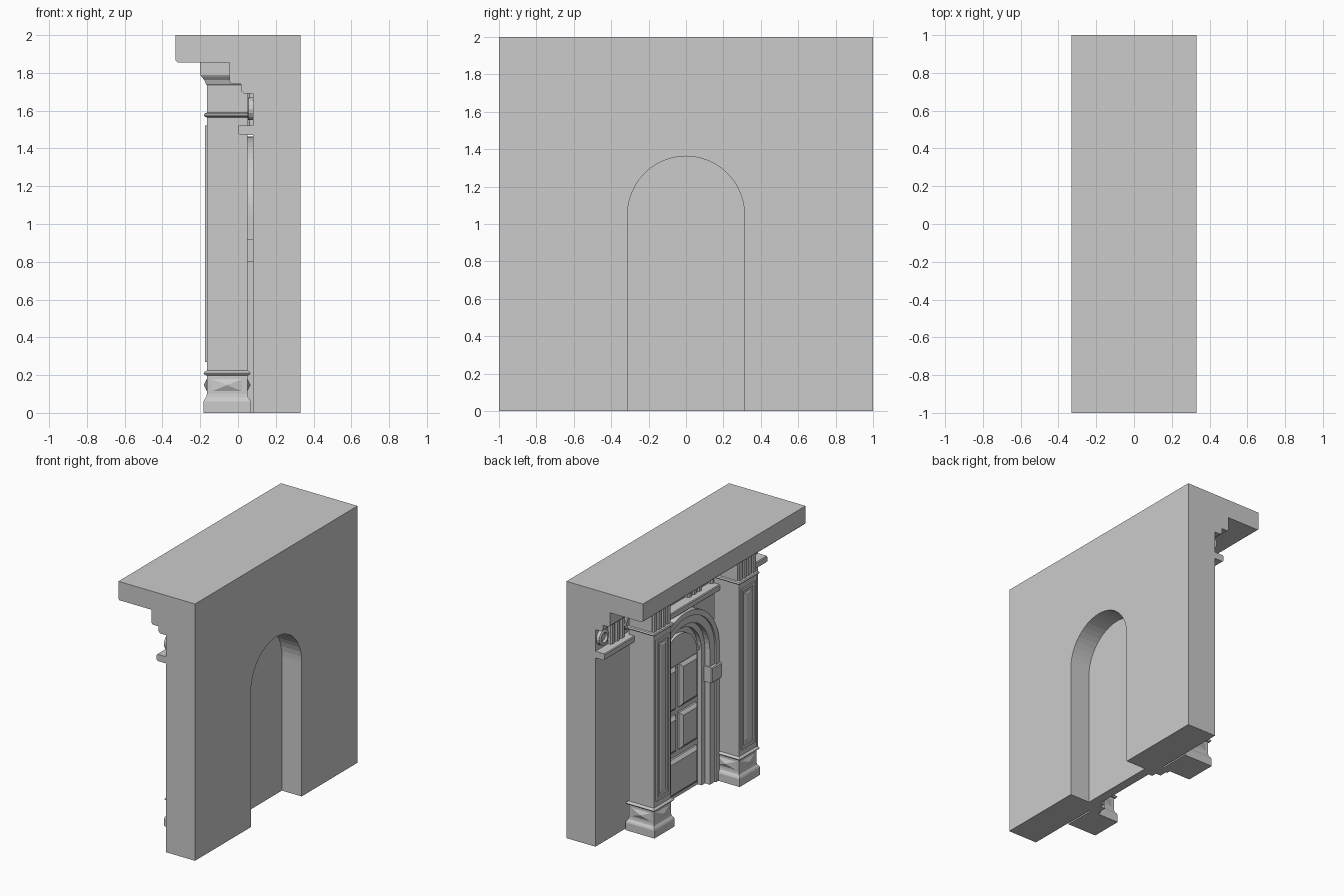
import bpy, bmesh, math

old = bpy.data.objects.get("Cube")
if old:
    bpy.data.objects.remove(old)

stone = bpy.data.materials.new("grey_stone")
stone.use_nodes = True
GREY = (0.6, 0.6, 0.6, 1)
stone.diffuse_color = GREY
stone.node_tree.nodes["Principled BSDF"].inputs["Base Color"].default_value = GREY


def loft(name, rings):
    """Skin matching rings of points and cap both ends."""
    bm = bmesh.new()
    loops = [[bm.verts.new(p) for p in ring] for ring in rings]
    n = len(loops[0])
    for a, b in zip(loops, loops[1:]):
        for i in range(n):
            j = (i + 1) % n
            bm.faces.new((a[i], a[j], b[j], b[i]))
    bm.faces.new(loops[0])
    bm.faces.new(loops[-1])
    bmesh.ops.recalc_face_normals(bm, faces=bm.faces)
    me = bpy.data.meshes.new(name)
    bm.to_mesh(me)
    bm.free()
    me.materials.append(stone)
    ob = bpy.data.objects.new(name, me)
    bpy.context.collection.objects.link(ob)
    return ob


def prism_x(name, pts, x0, x1):
    return loft(name, [[(x, y, z) for y, z in pts] for x in (x0, x1)])


def moulding(name, pts):
    return loft(name, [[(x, y, z) for x, z in pts] for y in (-1, 1)])


def rect(y0, y1, z0, z1):
    return [(y0, z0), (y1, z0), (y1, z1), (y0, z1)]


def box(name, x0, x1, y0, y1, z0, z1):
    return prism_x(name, rect(y0, y1, z0, z1), x0, x1)


def raised_panel(name, y0, y1, z0, z1, back, rim, face, inset):
    steps = [(back, 0), (rim, 0), (face, inset)]
    return loft(name, [[(x, y, z) for y, z in rect(y0 + i, y1 - i, z0 + i, z1 - i)]
                       for x, i in steps])


SPRING = 1.05


def arc(r, a0=0, a1=math.pi, n=24):
    return [(r * math.cos(a0 + (a1 - a0) * i / n), SPRING + r * math.sin(a0 + (a1 - a0) * i / n))
            for i in range(n + 1)]


def arch(r, bottom=0):
    return [(r, bottom)] + arc(r) + [(-r, bottom)]


def arch_band(name, outer, inner, x0, x1, bottom=0):
    return prism_x(name, arch(outer, bottom) + arch(inner, bottom)[::-1], x0, x1)


# Wall with arched opening, and the stepped cornice on its face
OPEN = 0.312
prism_x("wall", [(-1, 0), (-1, 2), (1, 2), (1, 0)] + arch(OPEN), 0.08, 0.33)
moulding("cornice", [(0.08, 2), (-0.33, 2), (-0.33, 1.865), (-0.32, 1.855), (-0.045, 1.855),
                     (-0.045, 1.755), (-0.035, 1.742), (0.015, 1.742), (0.015, 1.705),
                     (0.03, 1.69), (0.08, 1.69)])
moulding("frieze_ledge", [(0.08, 1.47), (0.01, 1.47), (0, 1.48), (0, 1.515),
                          (0.005, 1.522), (0.08, 1.522)])

# Frieze ornaments: grooved blocks and ringed discs
for s in (-1, 1):
    for c in (0.19, 0.475, 0.76):
        for k in (-1, 0, 1):
            y = s * c + k * 0.06
            loft("frieze_bar", [[(x, y + d, z) for x, d in
                                 ((0.08, -0.025), (0.06, -0.025), (0.05, -0.012),
                                  (0.05, 0.012), (0.06, 0.025), (0.08, 0.025))]
                                for z in (1.52, 1.69)])
for y in (-0.93, -0.617, -0.333, 0, 0.333, 0.617, 0.93):
    rings = []
    for x, r in ((0.08, 0.06), (0.055, 0.06), (0.05, 0.052), (0.05, 0.038), (0.065, 0.03)):
        rings.append([(x, y + r * math.cos(t * math.pi / 8), 1.61 + r * math.sin(t * math.pi / 8))
                      for t in range(16)])
    loft("frieze_disc", rings)

# Arch surround with imposts
arch_band("arch_surround", 0.39, 0.31, 0.012, 0.085)
arch_band("arch_outer_moulding", 0.412, 0.37, 0, 0.085)
for s in (-1, 1):
    y0, y1 = sorted((s * 0.298, s * 0.428))
    raised_panel("impost", y0, y1, 0.8, 0.92, 0.085, -0.008, -0.015, 0.007)

# Door leaf, frame and fan-shaped head
prism_x("door_leaf", arch(OPEN), 0.088, 0.16)
arch_band("door_frame", 0.312, 0.268, 0.055, 0.1)
arch_band("fan_band", 0.225, 0.18, 0.06, 0.1, 1.06)
box("fan_rail", 0.07, 0.1, -0.268, 0.268, 1.055, 1.08)
for s in (-1, 1):
    a0, a1 = (0.2, 1.45) if s > 0 else (1.69, 2.94)
    prism_x("fan_panel", arc(0.15, a0, a1, 10) + [(s * 0.02, SPRING + 0.035)], 0.06, 0.1)
    y0, y1 = sorted((s * 0.022, s * 0.24))
    for z0, z1 in ((0.37, 0.655), (0.7, 1.035)):
        raised_panel("door_panel", y0, y1, z0, z1, 0.1, 0.075, 0.055, 0.025)
raised_panel("door_bottom_panel", -0.24, 0.24, 0.035, 0.32, 0.1, 0.075, 0.055, 0.025)

# Free-standing square pillars
CX, HALF = -0.0575, 0.1075
PROFILE = [(0.125, 0), (0.125, 0.06), (0.12, 0.072), (0.11, 0.085), (HALF, 0.1), (HALF, 0.198),
           (0.118, 0.201), (0.124, 0.21), (0.118, 0.219), (HALF, 0.224), (HALF, 1.565),
           (0.118, 1.568), (0.123, 1.576), (0.118, 1.586), (HALF, 1.59)]
CAPITAL = [(HALF, 1.735), (0.113, 1.742), (0.12, 1.762), (0.135, 1.778), (0.1425, 1.79),
           (0.1425, 1.856)]


def square_stack(name, cy, profile):
    loft(name, [[(CX + a * h, cy + b * h, z) for a, b in ((-1, -1), (1, -1), (1, 1), (-1, 1))]
                for h, z in profile])


for cy in (-0.525, 0.525):
    square_stack("pillar", cy, PROFILE)
    square_stack("pillar_capital", cy, CAPITAL)
    face = CX - HALF
    # Neck with vertical ribs
    box("pillar_neck", face + 0.015, CX + HALF, cy - HALF, cy + HALF, 1.585, 1.74)
    for k in range(4):
        y = cy + (k - 1.5) * 0.055
        box("neck_rib", face, face + 0.02, y - 0.018, y + 0.018, 1.585, 1.74)
    # Framed front panel
    for s in (-1, 1):
        y = cy + s * 0.072
        box("pillar_frame_side", face - 0.01, face + 0.01, y - 0.012, y + 0.012, 0.27, 1.522)
    for z in (0.27, 1.498):
        box("pillar_frame_rail", face - 0.01, face + 0.01, cy - 0.08, cy + 0.08, z, z + 0.024)
    raised_panel("pillar_panel", cy - 0.042, cy + 0.042, 0.315, 1.477,
                 face + 0.01, face - 0.002, face - 0.008, 0.012)
    # Pointed bosses on the four base faces
    for k in range(4):
        c, s = round(math.cos(k * math.pi / 2)), round(math.sin(k * math.pi / 2))
        rings = []
        for out, w in ((0.1, 1), (HALF, 1), (0.124, 0.01)):
            rings.append([(CX + c * out - s * a * w, cy + s * out + c * a * w, 0.147 + b * w)
                          for a, b in ((-0.08, -0.032), (0.08, -0.032), (0.08, 0.032), (-0.08, 0.032))])
        loft("base_boss", rings)
